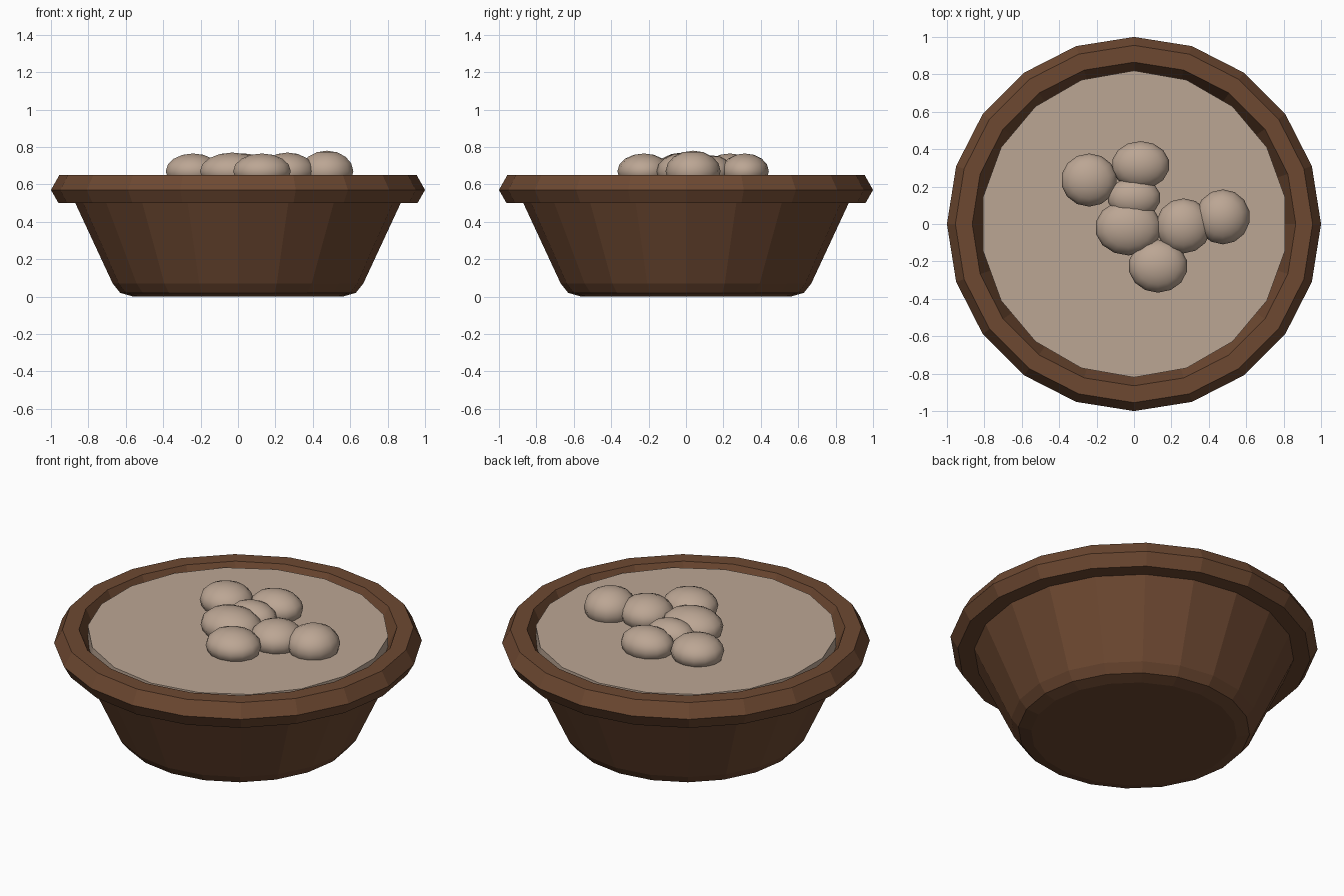
import bpy, math

if "Cube" in bpy.data.objects:
    bpy.data.objects.remove(bpy.data.objects["Cube"], do_unlink=True)


def make_material(name, rgb):
    mat = bpy.data.materials.new(name)
    mat.use_nodes = True
    colour = (*rgb, 1)
    mat.diffuse_color = colour
    bsdf = mat.node_tree.nodes["Principled BSDF"]
    bsdf.inputs["Base Color"].default_value = colour
    bsdf.inputs["Roughness"].default_value = 0.8
    return mat


def lathe(name, profile, sides, start, mat):
    """Spin a radius/height profile into a capped solid with flat faces."""
    verts, faces = [], []
    for r, z in profile:
        for i in range(sides):
            a = start + math.tau * i / sides
            verts.append((r * math.cos(a), r * math.sin(a), z))
    for k in range(len(profile) - 1):
        for i in range(sides):
            j = (i + 1) % sides
            low, high = k * sides, (k + 1) * sides
            faces.append((low + i, low + j, high + j, high + i))
    faces.append(tuple(reversed(range(sides))))
    last = (len(profile) - 1) * sides
    faces.append(tuple(range(last, last + sides)))
    mesh = bpy.data.meshes.new(name)
    mesh.from_pydata(verts, [], faces)
    mesh.materials.append(mat)
    obj = bpy.data.objects.new(name, mesh)
    bpy.context.collection.objects.link(obj)
    return obj


wood = make_material("brown wood", (0.155, 0.066, 0.031))
cream = make_material("beige porridge", (0.50, 0.38, 0.295))

# Bowl: foot, sloping wall, thick faceted rim, hollow inside
bowl_profile = [(0.56, 0), (0.63, 0.02), (0.67, 0.07), (0.87, 0.5),
                (0.96, 0.5), (1.0, 0.57), (0.955, 0.65), (0.865, 0.65),
                (0.60, 0.1)]
lathe("bowl", bowl_profile, 20, 0, wood)

# Porridge filling the bowl almost to the brim
lathe("porridge", [(0.82, 0.52), (0.82, 0.634)], 18, math.pi / 2, cream)

# Rounded lumps: centre x, centre y, half width, half depth, top height
lumps = [(-0.24, 0.235, 0.15, 0.142, 0.765),
         (0.035, 0.315, 0.155, 0.128, 0.765),
         (0.0, 0.14, 0.142, 0.11, 0.755),
         (-0.03, -0.02, 0.178, 0.148, 0.77),
         (0.265, -0.01, 0.148, 0.147, 0.77),
         (0.475, 0.038, 0.145, 0.147, 0.78),
         (0.128, -0.225, 0.158, 0.142, 0.765)]
for n, (x, y, rx, ry, top) in enumerate(lumps):
    bpy.ops.mesh.primitive_uv_sphere_add(segments=14, ring_count=8, radius=1,
                                         location=(x, y, 0.67))
    lump = bpy.context.object
    lump.name = f"lump_{n + 1}"
    lump.scale = (rx, ry, top - 0.67)
    lump.data.materials.append(cream)
    bpy.ops.object.shade_smooth()
